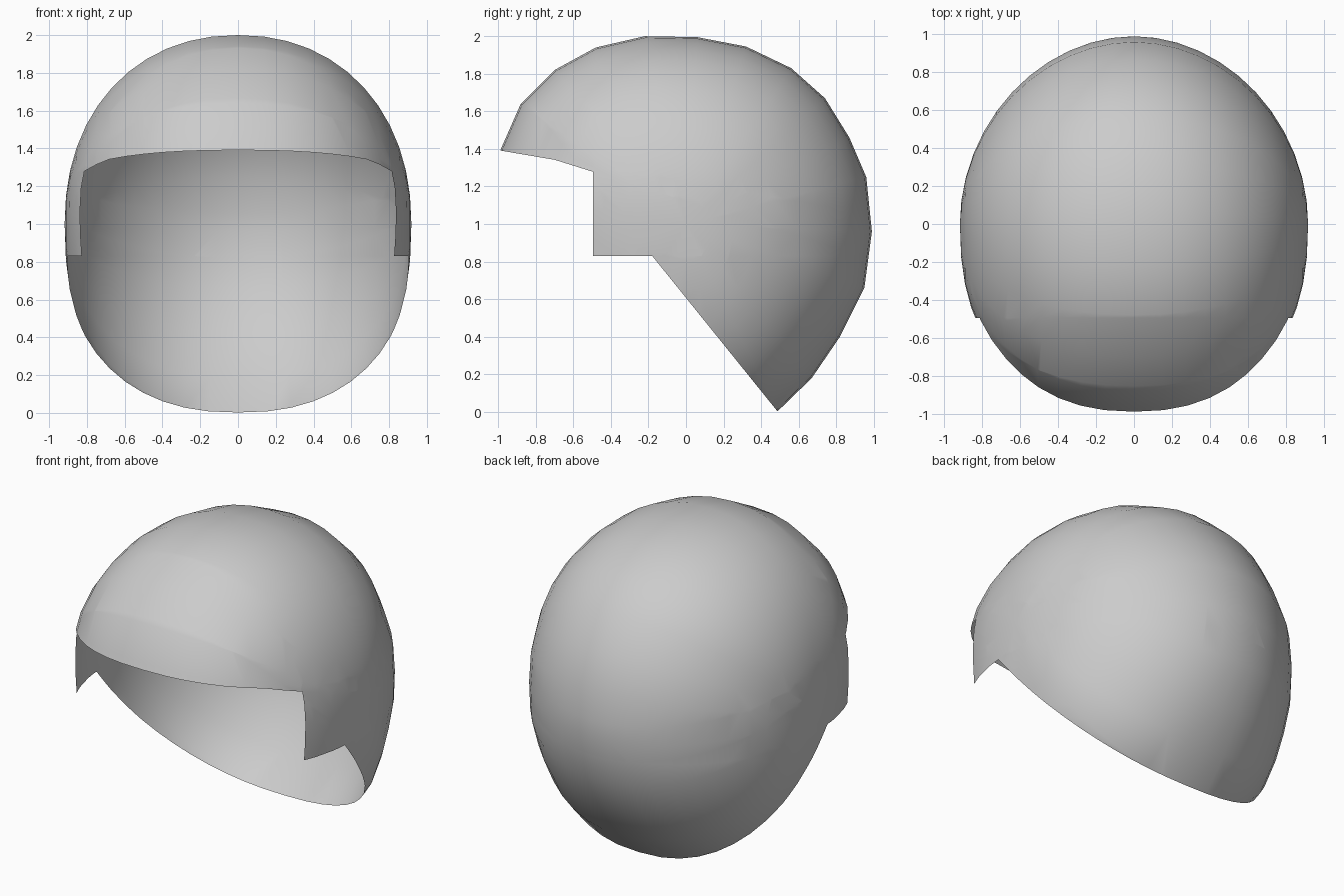
import bpy, bmesh, math
from mathutils import Vector

if "Cube" in bpy.data.objects:
    bpy.data.objects.remove(bpy.data.objects["Cube"])

# Side profile (y, z, cross-section fullness), going round from the brow over
# the crown, down the back and round the cut-away chin side
PROFILE = [(-.99, 1.39, 2.3), (-.88, 1.64, 2.25), (-.70, 1.82, 2.2), (-.48, 1.94, 2.15),
           (-.22, 2.0, 2.15), (.06, 1.995, 2.15), (.32, 1.945, 2.1), (.56, 1.83, 2.05),
           (.74, 1.67, 2.0), (.87, 1.46, 1.95), (.96, 1.25, 1.95), (.99, .96, 1.95),
           (.95, .66, 2.0), (.82, .40, 2.1), (.67, .18, 2.2), (.485, .0, 2.3),
           (.25, -.10, 2.3), (0, -.12, 2.3), (-.3, -.08, 2.3), (-.6, .08, 2.3),
           (-.85, .35, 2.35), (-.95, .65, 2.35), (-.99, .9, 2.35), (-1.0, 1.15, 2.35)]
HALF_WIDTH, MID_Z, SEGS = .918, 1.0, 12

# Full closed shell: one arc from left pole to right pole per profile point
bm = bmesh.new()
poles = [bm.verts.new((s * HALF_WIDTH, 0, MID_Z)) for s in (-1, 1)]
arcs = []
for y, z, p in PROFILE:
    arc = [poles[0]]
    for i in range(1 - SEGS, SEGS):
        a = i / SEGS * math.pi / 2
        x = math.copysign(abs(math.sin(a)) ** (2 / p), a) * HALF_WIDTH
        k = math.cos(a) ** (2 / p)
        arc.append(bm.verts.new((x, y * k, MID_Z + (z - MID_Z) * k)))
    arcs.append(arc + [poles[1]])
for n, a in enumerate(arcs):
    b = arcs[(n + 1) % len(arcs)]
    for i in range(2 * SEGS):
        quad = [a[i], a[i + 1], b[i + 1], b[i]]
        bm.faces.new(list(dict.fromkeys(quad)))

# Opening outline seen from the side: brow, cheek step, slanted neck line
OPENING = [(-2, 1.5), (-1.0, 1.393), (-.70, 1.342), (-.495, 1.278), (-.495, .83),
           (-.18, .83), (.485, .005), (1.29, -1), (-2, -1)]
for (y0, z0), (y1, z1) in zip(OPENING[1:6], OPENING[2:7]):
    bmesh.ops.bisect_plane(bm, geom=bm.verts[:] + bm.edges[:] + bm.faces[:], dist=1e-5,
                           plane_co=(0, y0, z0), plane_no=(0, z1 - z0, y0 - y1))


def inside(y, z):
    hit = False
    for (y0, z0), (y1, z1) in zip(OPENING, OPENING[1:] + OPENING[:1]):
        if (z0 > z) != (z1 > z) and y < y0 + (z - z0) * (y1 - y0) / (z1 - z0):
            hit = not hit
    return hit


# Remove the face and neck opening, then point all faces outward
cut = [f for f in bm.faces if inside(*f.calc_center_median()[1:])]
bmesh.ops.delete(bm, geom=cut, context='FACES')
bm.normal_update()
for f in bm.faces:
    if f.normal.dot(f.calc_center_median() - Vector((0, 0, MID_Z))) < 0:
        f.normal_flip()
    f.smooth = True

mesh = bpy.data.meshes.new("helmet_shell")
bm.to_mesh(mesh)
bm.free()
shell = bpy.data.objects.new("helmet_shell", mesh)
bpy.context.collection.objects.link(shell)
